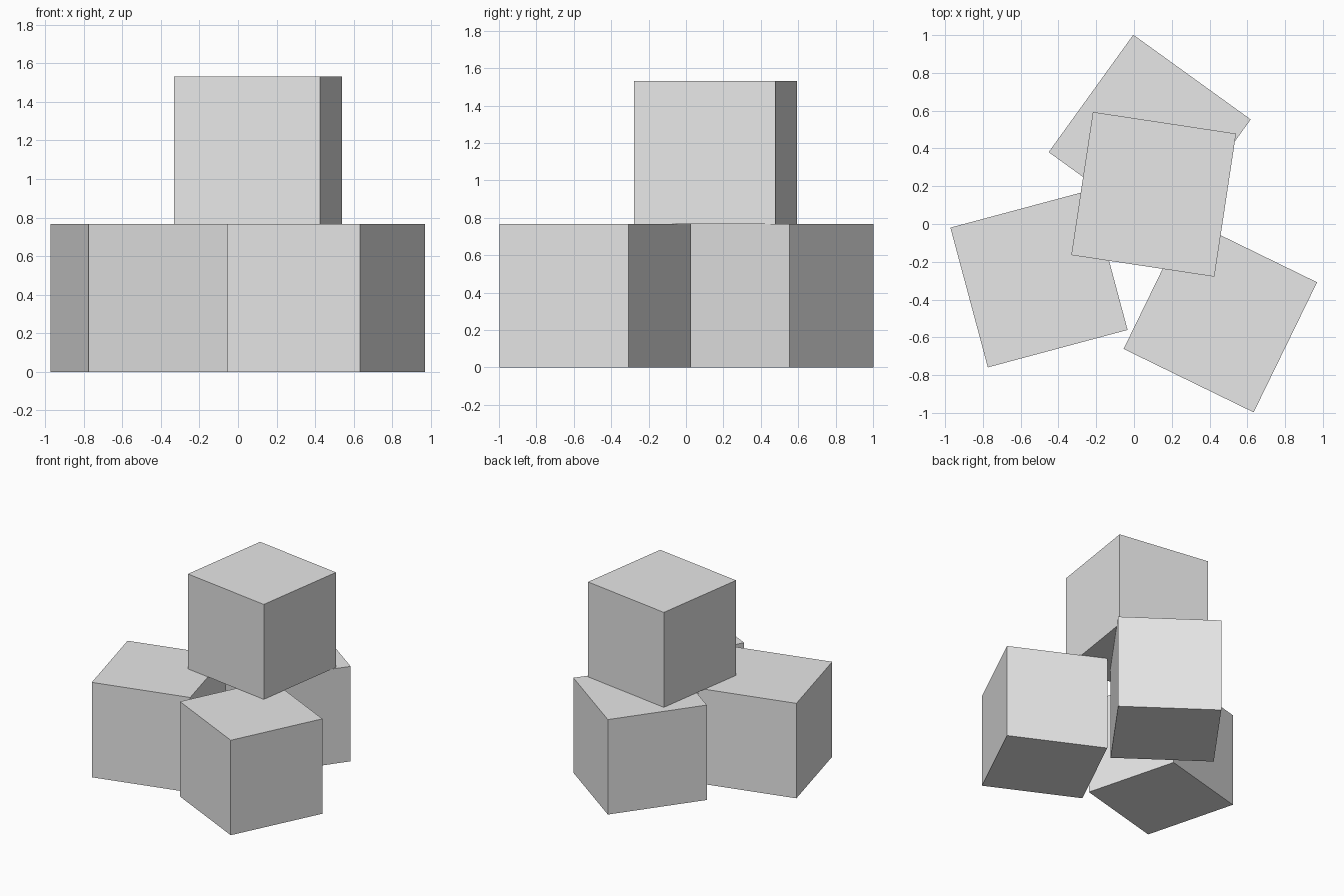
import bpy
from math import radians

cube = bpy.data.objects.get("Cube")
if cube:
    bpy.data.objects.remove(cube, do_unlink=True)

SIDE = 0.766

# Plain light grey for every block
grey = bpy.data.materials.new("light_grey")
grey.use_nodes = True
colour = (0.8, 0.8, 0.8, 1)
grey.diffuse_color = colour
grey.node_tree.nodes["Principled BSDF"].inputs["Base Color"].default_value = colour


def block(name, x, y, level, turn):
    """Add one cube on the given layer, turned about the vertical."""
    bpy.ops.mesh.primitive_cube_add(
        size=SIDE,
        location=(x, y, SIDE * (level + 0.5)),
        rotation=(0, 0, radians(turn)),
    )
    obj = bpy.context.object
    obj.name = name
    obj.data.materials.append(grey)


# Three blocks on the ground
block("right_block", -0.503, -0.29, 0, 15)
block("left_block", 0.457, -0.485, 0, -26)
block("back_block", 0.083, 0.467, 0, -35.8)

# One block resting on the other three
block("top_block", 0.104, 0.157, 1, -8.6)
